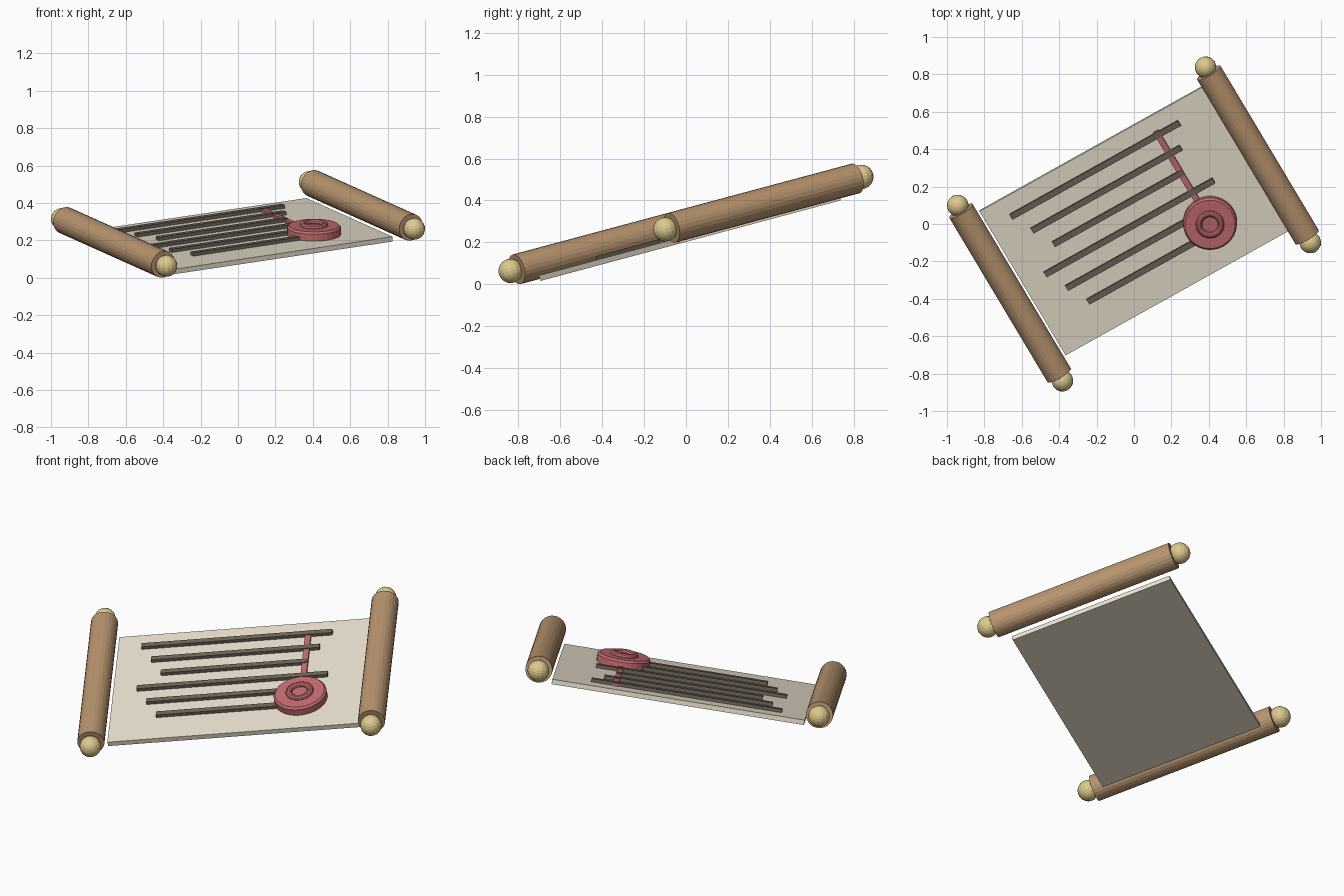
import bpy, bmesh
from math import radians, cos, sin, tau
from mathutils import Matrix

if "Cube" in bpy.data.objects:
    bpy.data.objects.remove(bpy.data.objects["Cube"])

# Whole scroll is turned 30 degrees, then tipped 15 degrees
POSE = (Matrix.Translation((0, 0, 0.288))
        @ Matrix.Rotation(radians(15), 4, 'X')
        @ Matrix.Rotation(radians(30), 4, 'Z'))


def material(name, rgb):
    m = bpy.data.materials.new(name)
    m.diffuse_color = (*rgb, 1)
    m.use_nodes = True
    m.node_tree.nodes["Principled BSDF"].inputs["Base Color"].default_value = m.diffuse_color
    return m


PAPER = material("parchment", (0.82, 0.76, 0.62))
WOOD = material("wood", (0.48, 0.30, 0.16))
GOLD = material("brass", (0.72, 0.59, 0.27))
WAX = material("red_wax", (0.55, 0.15, 0.16))
INK = material("ink", (0.16, 0.13, 0.10))


def finish(name, bm, mat):
    bmesh.ops.recalc_face_normals(bm, faces=bm.faces)
    me = bpy.data.meshes.new(name)
    bm.to_mesh(me)
    bm.free()
    me.materials.append(mat)
    ob = bpy.data.objects.new(name, me)
    bpy.context.collection.objects.link(ob)
    ob.matrix_world = POSE
    return ob


def box(name, x, y, z, mat):
    """Box from (min, max) ranges in the scroll's own frame."""
    bm = bmesh.new()
    mid = [(a + b) / 2 for a, b in (x, y, z)]
    size = [b - a for a, b in (x, y, z)]
    bmesh.ops.create_cube(bm, size=1, matrix=Matrix.Translation(mid) @ Matrix.Diagonal((*size, 1)))
    return finish(name, bm, mat)


def lathe(name, profile, centre, mat, steps=32, closed=False):
    """Spin an (r, z) profile about z; open profiles get end caps."""
    bm = bmesh.new()
    rings = [[bm.verts.new((centre[0] + r * cos(tau * i / steps),
                            centre[1] + r * sin(tau * i / steps), z))
              for i in range(steps)] for r, z in profile]
    pairs = list(zip(rings, rings[1:]))
    if closed:
        pairs.append((rings[-1], rings[0]))
    else:
        bm.faces.new(rings[0])
        bm.faces.new(rings[-1])
    for a, b in pairs:
        for i in range(steps):
            j = (i + 1) % steps
            bm.faces.new((a[i], a[j], b[j], b[i]))
    return finish(name, bm, mat)


# Parchment sheet
TOP = -0.056
box("parchment_sheet", (-0.688, 0.688), (-0.46, 0.46), (-0.083, TOP), PAPER)

# Rollers with a knob at each end
for side, sx in (("left", -1), ("right", 1)):
    bm = bmesh.new()
    bmesh.ops.create_cone(bm, cap_ends=True, segments=24, radius1=0.073, radius2=0.073, depth=1.05,
                          matrix=Matrix.Translation((sx * 0.765, 0, 0)) @ Matrix.Rotation(radians(90), 4, 'X'))
    finish(side + "_roller", bm, WOOD)
    for end, sy in (("front", -1), ("back", 1)):
        bm = bmesh.new()
        bmesh.ops.create_uvsphere(bm, u_segments=16, v_segments=12, radius=0.058,
                                  matrix=Matrix.Translation((sx * 0.765, sy * 0.56, 0)))
        finish(f"{side}_{end}_knob", bm, GOLD)

# Written lines, three lengths repeated
for i in range(6):
    half = 0.52 - 0.061 * (i % 3)
    y = 0.352 - 0.1225 * i
    box(f"ink_line_{i + 1}", (-0.037 - half, -0.037 + half), (y - 0.016, y + 0.016),
        (TOP - 0.004, TOP + 0.018), INK)

# Ribbon leading to the wax seal
SEAL = (0.35, -0.207)
box("ribbon", (0.335, 0.367), (SEAL[1], 0.375), (TOP - 0.004, TOP + 0.014), WAX)

# Wax seal disc and raised ring
lathe("wax_seal", [(0.144, TOP - 0.004), (0.144, -0.018), (0.134, -0.007)], SEAL, WAX)
ring = [(0.059 + 0.017 * cos(tau * k / 10), -0.005 + 0.017 * sin(tau * k / 10)) for k in range(10)]
lathe("seal_ring", ring, SEAL, WAX, closed=True)
